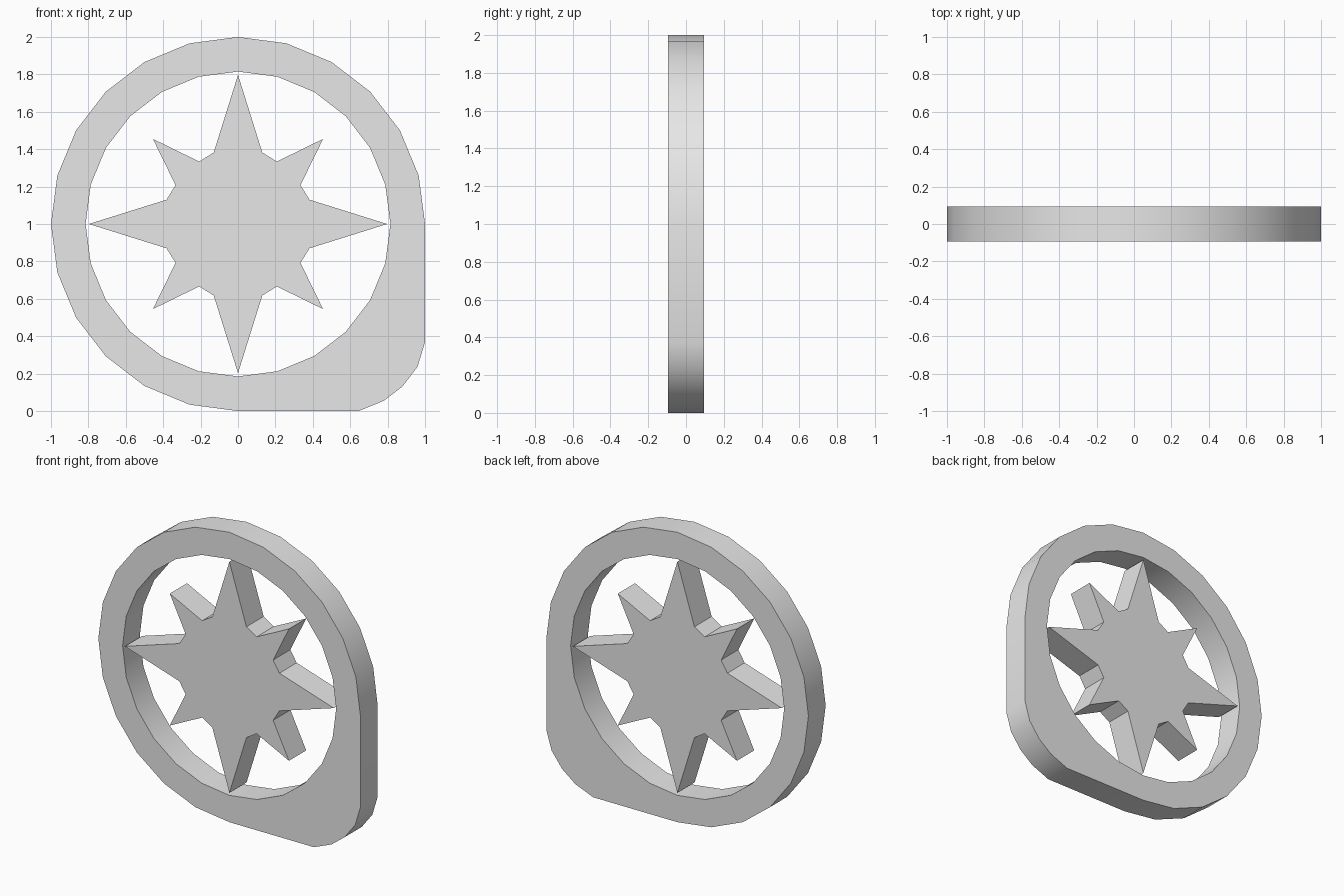
import bpy, bmesh, math

if "Cube" in bpy.data.objects:
    bpy.data.objects.remove(bpy.data.objects["Cube"])

HALF = 0.094  # half thickness

grey = bpy.data.materials.new("light grey")
grey.diffuse_color = (0.8, 0.8, 0.8, 1)
grey.use_nodes = True
grey.node_tree.nodes["Principled BSDF"].inputs["Base Color"].default_value = grey.diffuse_color


def circle(radius, angles):
    return [(radius * math.cos(math.radians(a)), 1 + radius * math.sin(math.radians(a)))
            for a in angles]


def plate(name, loops):
    """Fill closed x-z outlines (inner loops become holes) and extrude along y."""
    bm = bmesh.new()
    edges = []
    for pts in loops:
        vs = [bm.verts.new((x, -HALF, z)) for x, z in pts]
        edges += [bm.edges.new((v, vs[(i + 1) % len(vs)])) for i, v in enumerate(vs)]
    bmesh.ops.triangle_fill(bm, edges=edges, use_beauty=True, normal=(0, -1, 0))
    res = bmesh.ops.extrude_face_region(bm, geom=bm.faces[:], use_keep_orig=True)
    moved = [g for g in res["geom"] if isinstance(g, bmesh.types.BMVert)]
    bmesh.ops.translate(bm, verts=moved, vec=(0, 2 * HALF, 0))
    bmesh.ops.recalc_face_normals(bm, faces=bm.faces[:])
    mesh = bpy.data.meshes.new(name)
    bm.to_mesh(mesh)
    bm.free()
    mesh.materials.append(grey)
    obj = bpy.data.objects.new(name, mesh)
    bpy.context.collection.objects.link(obj)
    return obj


# Ring: round rim with a rounded corner at lower right
corner = [(0.645, 0.0), (0.78, 0.055), (0.88, 0.132), (0.96, 0.237), (1.0, 0.37)]
outer = circle(1.0, range(0, 271, 15)) + corner
inner = circle(0.815, range(0, 360, 15))
ring = plate("ring", [outer, inner])
bpy.ops.object.select_all(action='DESELECT')
ring.select_set(True)
bpy.context.view_layer.objects.active = ring
bpy.ops.object.shade_smooth_by_angle(angle=math.radians(30))

# Star: four long points, four short diagonal points
quarter = [(0.797, 0), (0.382, 0.13), (0.334, 0.208), (0.455, 0.455), (0.208, 0.334), (0.13, 0.382)]
star_pts = []
for k in range(4):
    c, s = round(math.cos(k * math.pi / 2)), round(math.sin(k * math.pi / 2))
    star_pts += [(x * c - z * s, 1 + x * s + z * c) for x, z in quarter]
plate("star", [star_pts])
